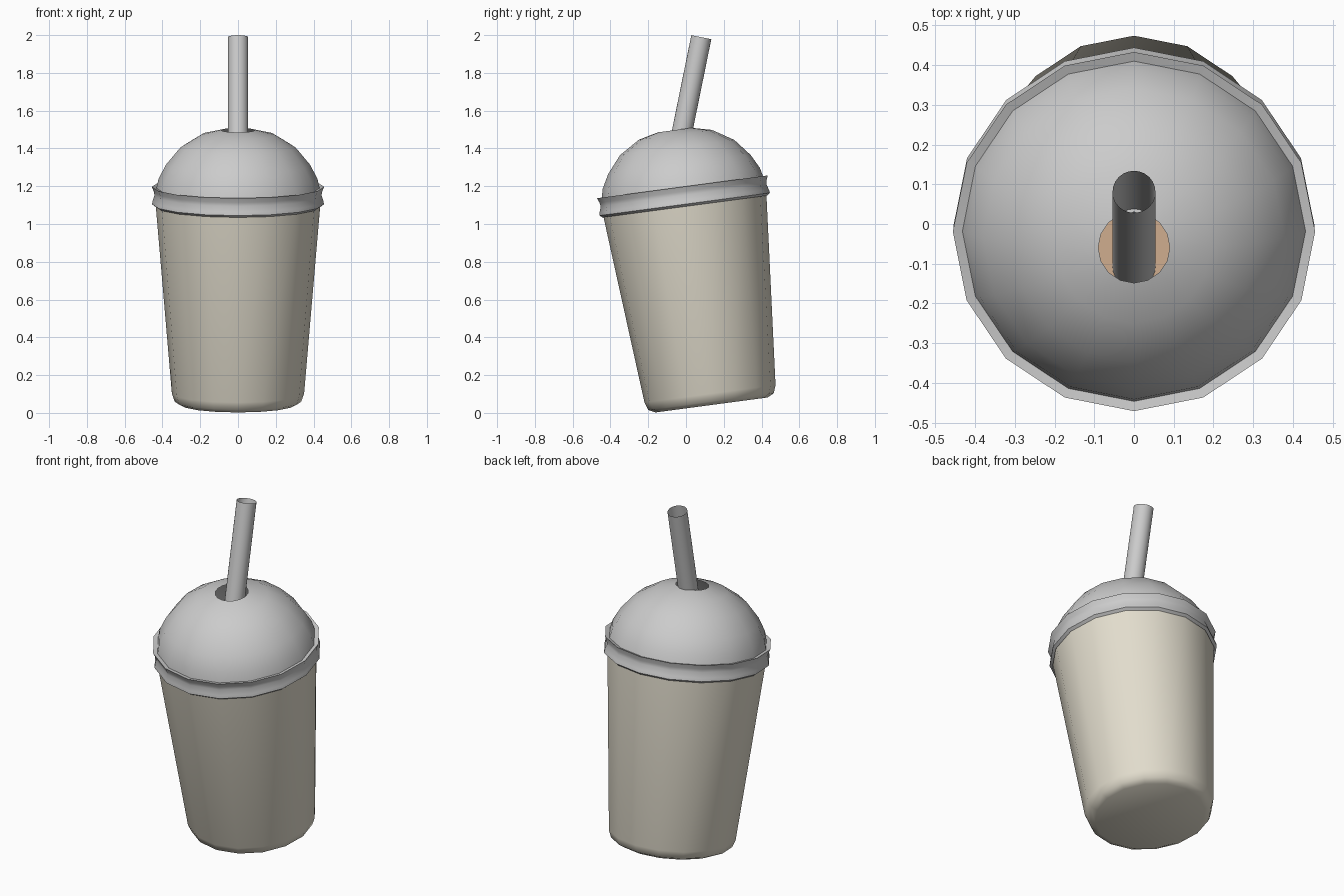
import bpy, bmesh
from math import sin, cos, pi, radians
from mathutils import Matrix

if "Cube" in bpy.data.objects:
    bpy.data.objects.remove(bpy.data.objects["Cube"])

# Whole cup leans toward the front around its base centre
TILT = Matrix.Translation((0, 0.135, 0.042)) @ Matrix.Rotation(radians(7.6), 4, 'X')


def material(name, rgb):
    m = bpy.data.materials.new(name)
    m.diffuse_color = (*rgb, 1)
    m.use_nodes = True
    m.node_tree.nodes["Principled BSDF"].inputs["Base Color"].default_value = m.diffuse_color
    return m


def lathe(name, profile, place, sides=16, mat=None, angle=40):
    """Spin a (radius, height) profile; radius 0 closes to a pole."""
    bm = bmesh.new()
    rings = []
    for r, h in profile:
        if r == 0:
            rings.append([bm.verts.new((0, 0, h))] * sides)
        else:
            rings.append([bm.verts.new((r * cos(2 * pi * i / sides), r * sin(2 * pi * i / sides), h))
                          for i in range(sides)])
    for a, b in zip(rings, rings[1:]):
        for i in range(sides):
            j = (i + 1) % sides
            quad = list(dict.fromkeys((a[i], a[j], b[j], b[i])))
            bm.faces.new(quad)
    me = bpy.data.meshes.new(name)
    bm.to_mesh(me)
    bm.free()
    ob = bpy.data.objects.new(name, me)
    bpy.context.collection.objects.link(ob)
    ob.matrix_world = place
    if mat:
        me.materials.append(mat)
    bpy.ops.object.select_all(action='DESELECT')
    ob.select_set(True)
    bpy.context.view_layer.objects.active = ob
    bpy.ops.object.shade_smooth_by_angle(angle=radians(angle))
    return ob


cup_mat = material("cup_beige", (0.76, 0.72, 0.61))
drink_mat = material("drink_brown", (0.72, 0.48, 0.31))

# Tapered cup with rounded bottom edge
lathe("cup", [(0, 0), (0.30, 0), (0.335, 0.018), (0.35, 0.06), (0.441, 1.13)], TILT, mat=cup_mat, angle=50)

# Drink filling the cup
lathe("drink", [(0, 0.03), (0.32, 0.03), (0.34, 0.07), (0.427, 1.05), (0, 1.05)], TILT, mat=drink_mat)

# Grooved lid band
lathe("lid_band", [(0.44, 1.06), (0.455, 1.072), (0.452, 1.09), (0.442, 1.12),
                   (0.446, 1.14), (0.456, 1.165), (0.43, 1.158)], TILT)

# Dome lid with straw hole
lathe("lid_dome", [(0.434, 1.15), (0.42, 1.21), (0.38, 1.285), (0.305, 1.375),
                   (0.195, 1.443), (0.09, 1.468)], TILT)

# Open straw leaning backward
straw_place = Matrix.Translation((0, 0.081, 1.989)) @ Matrix.Rotation(radians(-11.5), 4, 'X')
lathe("straw", [(0.054, -1.6), (0.054, 0)], straw_place, sides=24)
